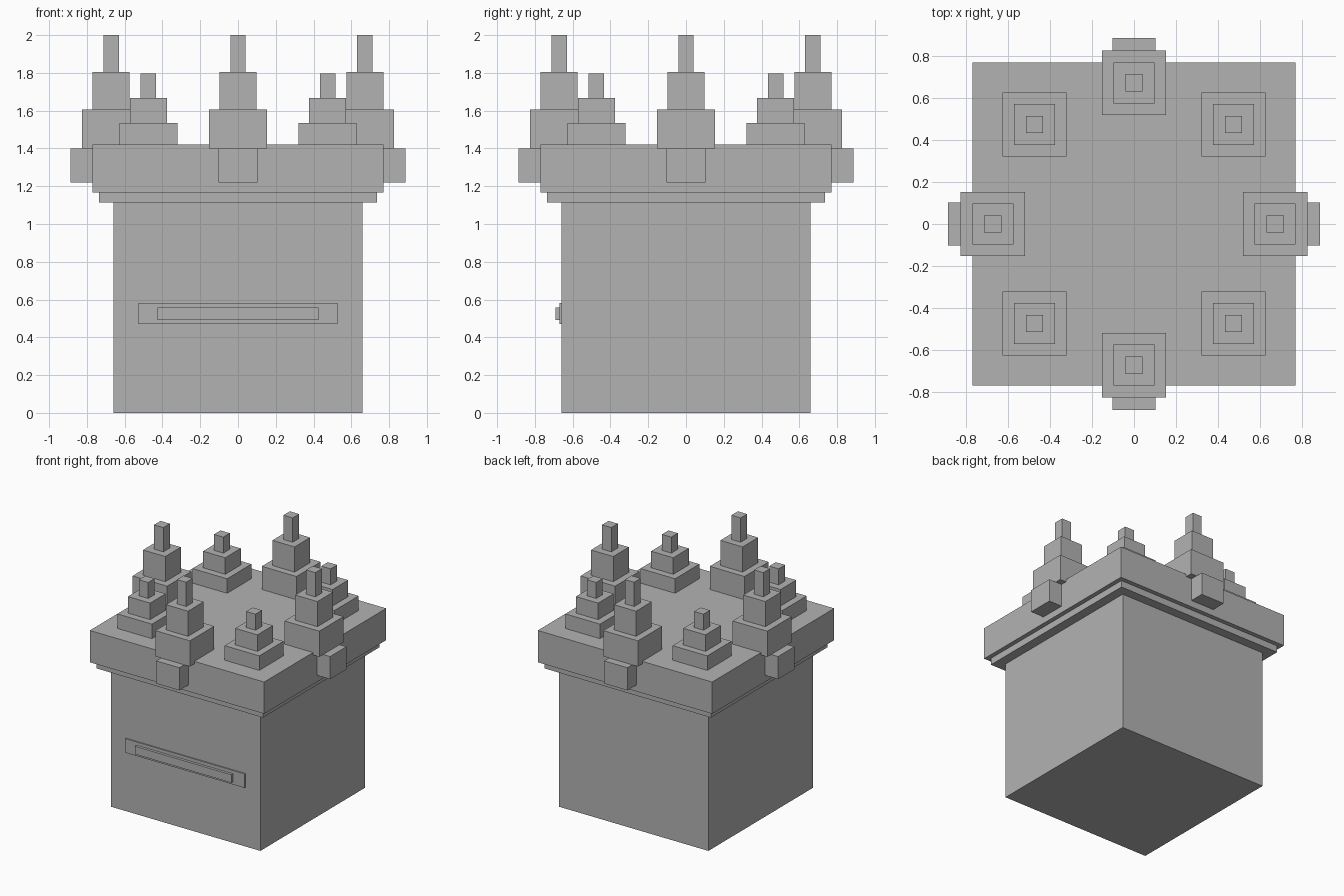
import bpy, bmesh
from mathutils import Matrix, Vector

if "Cube" in bpy.data.objects:
    bpy.data.objects.remove(bpy.data.objects["Cube"])

stone = bpy.data.materials.new("grey stone")
stone.diffuse_color = (0.45, 0.45, 0.45, 1)
stone.use_nodes = True
stone.node_tree.nodes["Principled BSDF"].inputs["Base Color"].default_value = stone.diffuse_color


def make(name, boxes):
    """One object from boxes given as (x0, x1, y0, y1, z0, z1)."""
    bm = bmesh.new()
    for x0, x1, y0, y1, z0, z1 in boxes:
        centre = Vector(((x0 + x1) / 2, (y0 + y1) / 2, (z0 + z1) / 2))
        size = Matrix.Diagonal((x1 - x0, y1 - y0, z1 - z0, 1))
        bmesh.ops.create_cube(bm, size=1, matrix=Matrix.Translation(centre) @ size)
    mesh = bpy.data.meshes.new(name)
    bm.to_mesh(mesh)
    bm.free()
    mesh.materials.append(stone)
    obj = bpy.data.objects.new(name, mesh)
    bpy.context.collection.objects.link(obj)


def square(half, z0, z1, cx=0, cy=0):
    return (cx - half, cx + half, cy - half, cy + half, z0, z1)


def spire(name, cx, cy, levels):
    """Three stacked blocks, narrowing upwards."""
    halves = (0.153, 0.098, 0.041)
    make(name, [square(h, a, b, cx, cy)
                for h, a, b in zip(halves, levels, levels[1:])])


# Main block, neck trim and overhanging top slab
make("body", [square(0.66, 0, 1.113)])
make("neck_trim", [square(0.735, 1.113, 1.166)])
make("top_slab", [square(0.77, 1.166, 1.42)])

# Front plaque with raised bar
make("front_plaque", [(-0.528, 0.528, -0.67, -0.655, 0.471, 0.583)])
make("front_bar", [(-0.427, 0.427, -0.691, -0.665, 0.493, 0.557)])

# Tall spires at the middle of each side, each on a bracket
for side, dx, dy in (("front", 0, -1), ("back", 0, 1), ("left", -1, 0), ("right", 1, 0)):
    spire(side + "_spire", dx * 0.672, dy * 0.672, (1.4, 1.605, 1.806, 2.0))
    make(side + "_bracket", [square(0.103, 1.219, 1.4, dx * 0.783, dy * 0.783)])

# Short spires near the corners
for xn, sx in (("left", -1), ("right", 1)):
    for yn, sy in (("front", -1), ("back", 1)):
        spire(f"{yn}_{xn}_corner_spire", sx * 0.474, sy * 0.474,
              (1.42, 1.536, 1.668, 1.796))
